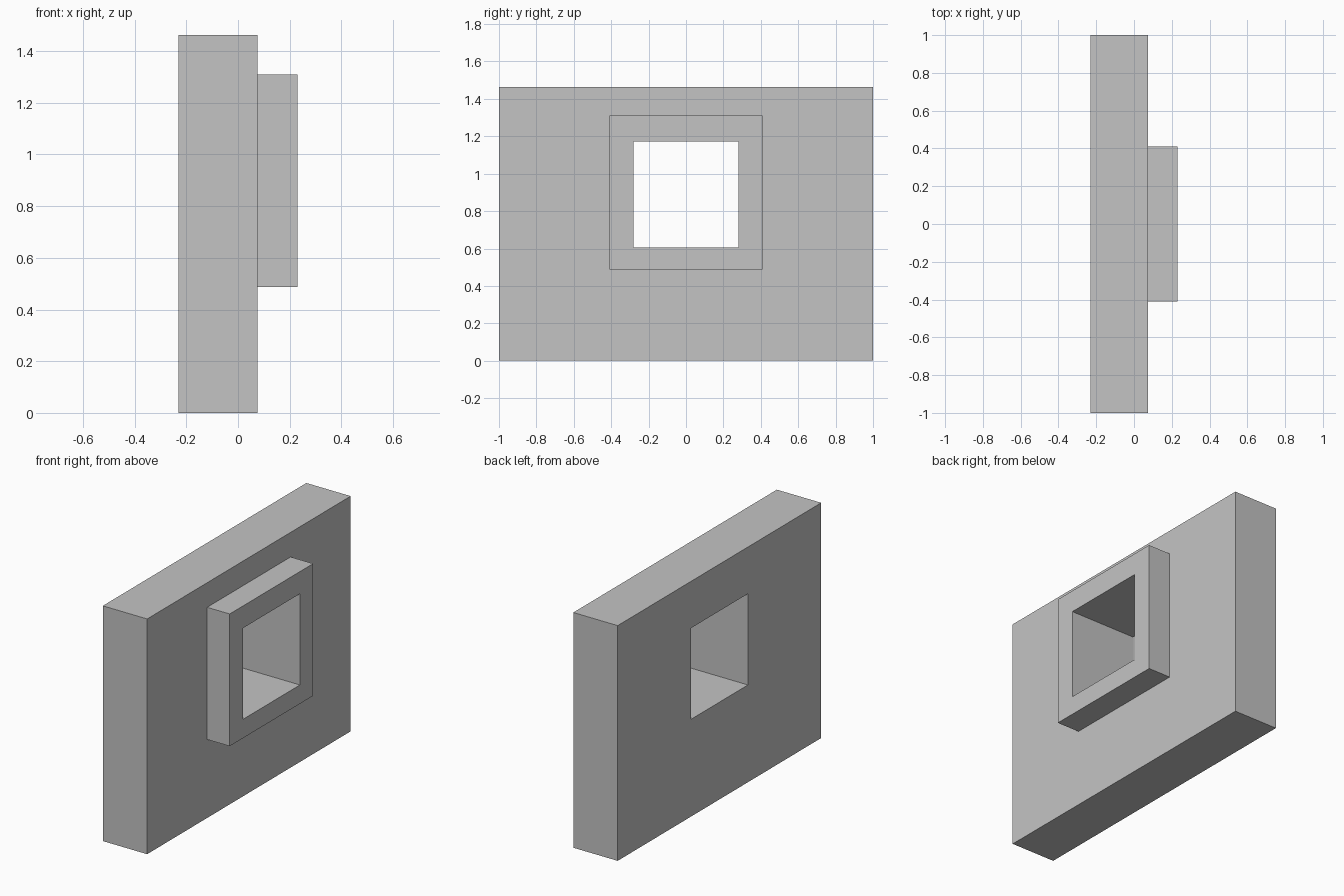
import bpy
import bmesh

cube = bpy.data.objects.get("Cube")
if cube:
    bpy.data.objects.remove(cube, do_unlink=True)

# Plain grey material
GREY = (0.55, 0.55, 0.55, 1.0)
mat = bpy.data.materials.new("plain_grey")
mat.use_nodes = True
mat.diffuse_color = GREY
mat.node_tree.nodes["Principled BSDF"].inputs["Base Color"].default_value = GREY

# Depths along x and rectangles as (half width, bottom, top)
BACK, FACE, RIM = -0.23, 0.075, 0.23
WALL = (1.0, 0.0, 1.463)
FRAME = (0.41, 0.488, 1.31)
OPENING = (0.28, 0.605, 1.172)

bm = bmesh.new()


def ring(x, rect):
    """Rectangular loop of vertices at depth x."""
    half, low, high = rect
    corners = ((-half, low), (half, low), (half, high), (-half, high))
    return [bm.verts.new((x, y, z)) for y, z in corners]


# Wall, raised window surround and through opening as one closed loft
rings = [ring(BACK, WALL), ring(FACE, WALL), ring(FACE, FRAME),
         ring(RIM, FRAME), ring(RIM, OPENING), ring(BACK, OPENING)]
for a, b in zip(rings, rings[1:] + rings[:1]):
    for i in range(4):
        j = (i + 1) % 4
        bm.faces.new((a[i], a[j], b[j], b[i]))
bmesh.ops.recalc_face_normals(bm, faces=bm.faces[:])

mesh = bpy.data.meshes.new("wall_with_window_surround")
bm.to_mesh(mesh)
bm.free()
mesh.materials.append(mat)
wall = bpy.data.objects.new("wall_with_window_surround", mesh)
bpy.context.collection.objects.link(wall)
